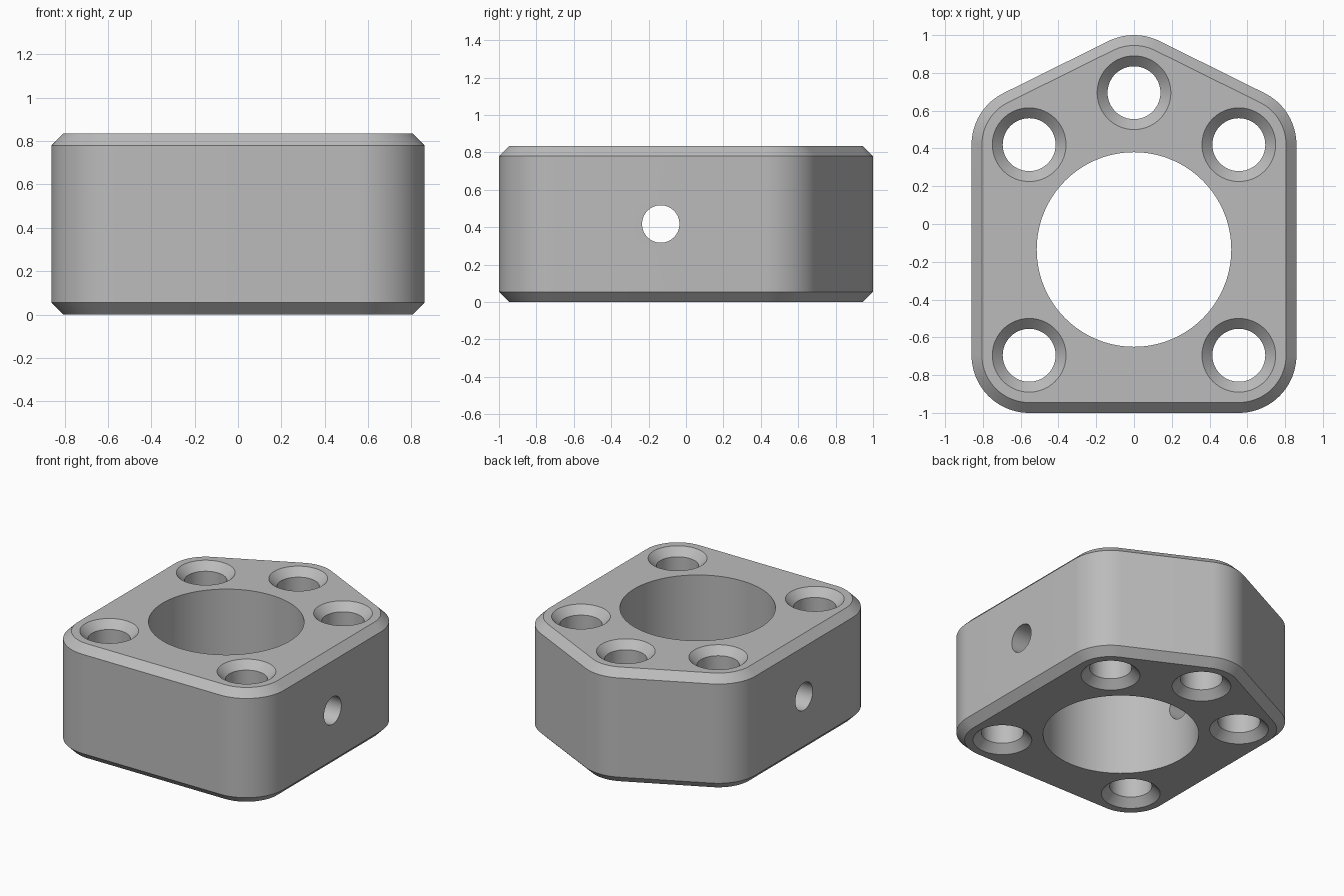
import bpy, bmesh
from math import pi, atan2, cos, sin
from mathutils import Matrix

HEIGHT, CHAMFER = 0.835, 0.055
CORNER, BORE = 0.305, 0.14
# Bolt centres, counter-clockwise; they also carry the rounded outline
BOLTS = [(-0.555, -0.695), (0.555, -0.695), (0.555, 0.42), (0, 0.695), (-0.555, 0.42)]
CENTRE_Y = -0.135

if "Cube" in bpy.data.objects:
    bpy.data.objects.remove(bpy.data.objects["Cube"], do_unlink=True)

steel = bpy.data.materials.new("plain grey")
steel.use_nodes = True
GREY = (0.5, 0.5, 0.5, 1)
steel.diffuse_color = GREY
steel.node_tree.nodes["Principled BSDF"].inputs["Base Color"].default_value = GREY


def circle(radius, x=0, y=0, steps=96):
    return [(x + radius * cos(2 * pi * i / steps), y + radius * sin(2 * pi * i / steps))
            for i in range(steps)]


def rounded_outline(radius, steps=20):
    """Arc around each bolt centre, joined by tangent straight sides."""
    points, n = [], len(BOLTS)
    for i, (x, y) in enumerate(BOLTS):
        px, py = BOLTS[i - 1]
        nx, ny = BOLTS[(i + 1) % n]
        start = atan2(y - py, x - px) - pi / 2
        turn = (atan2(ny - y, nx - x) - pi / 2 - start) % (2 * pi)
        for k in range(steps + 1):
            a = start + turn * k / steps
            points.append((x + radius * cos(a), y + radius * sin(a)))
    return points


def loft(name, rings, matrix=Matrix()):
    """Closed solid through (outline, height) rings."""
    bm = bmesh.new()
    loops = [[bm.verts.new((x, y, z)) for x, y in outline] for outline, z in rings]
    bm.faces.new(loops[0][::-1])
    bm.faces.new(loops[-1])
    for low, high in zip(loops, loops[1:]):
        n = len(low)
        for i in range(n):
            j = (i + 1) % n
            bm.faces.new((low[i], low[j], high[j], high[i]))
    bmesh.ops.transform(bm, matrix=matrix, verts=bm.verts)
    mesh = bpy.data.meshes.new(name)
    bm.to_mesh(mesh)
    bm.free()
    obj = bpy.data.objects.new(name, mesh)
    bpy.context.collection.objects.link(obj)
    mesh.materials.append(steel)
    return obj


# Five-sided block with chamfered top and bottom rims
inner, outer = rounded_outline(CORNER - CHAMFER), rounded_outline(CORNER)
block = loft("mounting_block", [(inner, 0), (outer, CHAMFER),
                                (outer, HEIGHT - CHAMFER), (inner, HEIGHT)])

# Central bore and the cross hole through both sides
cutters = [
    loft("centre_bore_cutter", [(circle(0.515, 0, CENTRE_Y, 128), z) for z in (-0.1, HEIGHT + 0.1)]),
    loft("cross_hole_cutter", [(circle(0.1), -1), (circle(0.1), 1)],
         Matrix.Translation((0, CENTRE_Y, HEIGHT / 2)) @ Matrix.Rotation(pi / 2, 4, "Y")),
]
# Bolt holes, countersunk at both ends
for x, y in BOLTS:
    wide, narrow = circle(BORE + 2 * CHAMFER, x, y), circle(BORE, x, y)
    cutters.append(loft("bolt_hole_cutter", [(wide, -CHAMFER), (narrow, CHAMFER),
                                             (narrow, HEIGHT - CHAMFER), (wide, HEIGHT + CHAMFER)]))

bpy.ops.object.select_all(action="DESELECT")
bpy.context.view_layer.objects.active = block
block.select_set(True)
for cutter in cutters:
    cutter.hide_render = True
    cut = block.modifiers.new("cut", "BOOLEAN")
    cut.operation, cut.solver, cut.object = "DIFFERENCE", "EXACT", cutter
    bpy.ops.object.modifier_apply(modifier=cut.name)
    bpy.data.objects.remove(cutter, do_unlink=True)

bpy.ops.object.shade_smooth_by_angle(angle=pi / 6)
